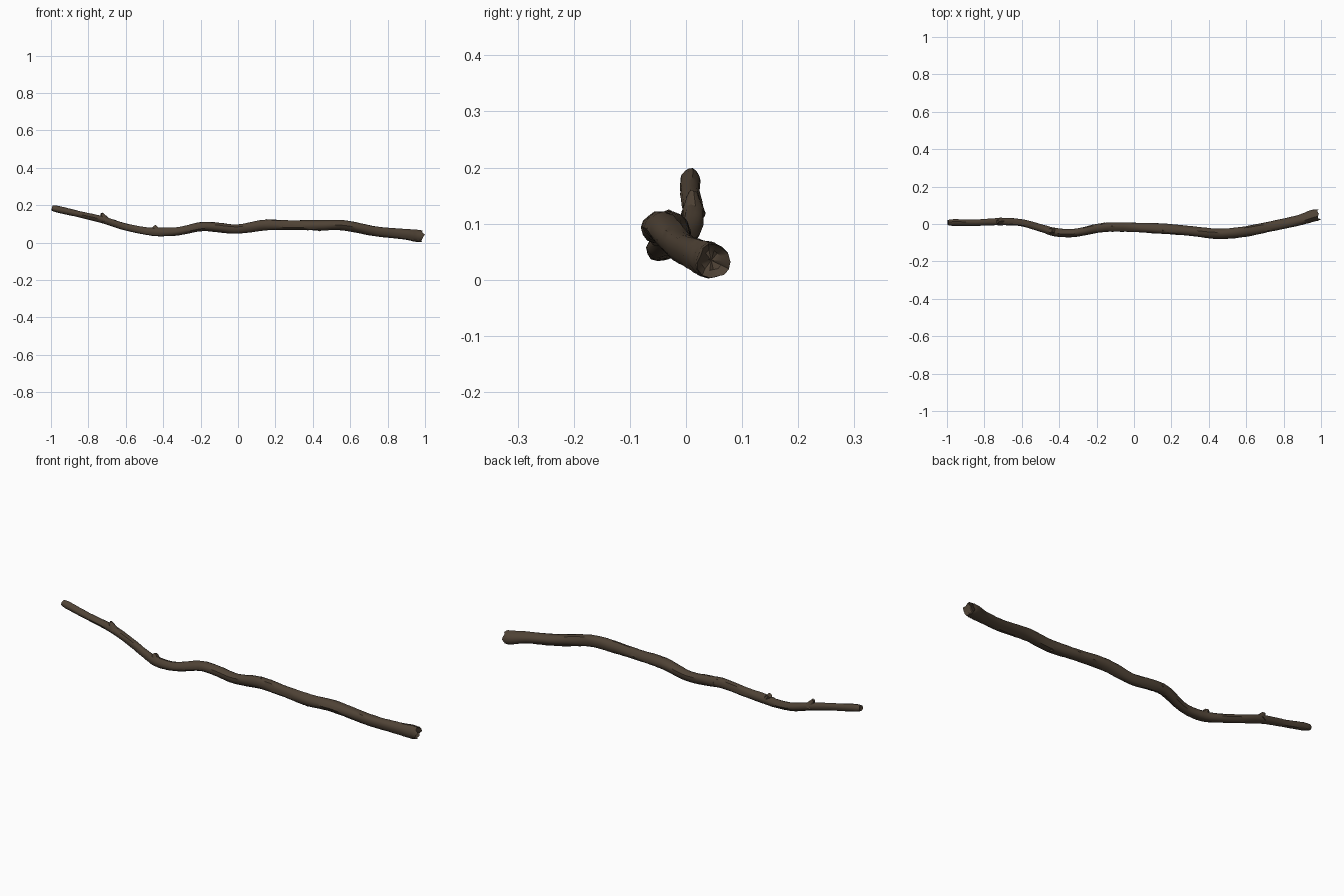
import bpy, bmesh, math, random
from mathutils import Vector

if "Cube" in bpy.data.objects:
    bpy.data.objects.remove(bpy.data.objects["Cube"])

random.seed(4)
bark = bpy.data.materials.new("bark")
bark.diffuse_color = (0.078, 0.055, 0.036, 1)
bark.use_nodes = True
bark.node_tree.nodes["Principled BSDF"].inputs["Base Color"].default_value = bark.diffuse_color

# Centre line of the stick: x, y, z, radius
PATH = [
    (-0.995, 0.008, 0.185, 0.014), (-0.96, 0.008, 0.177, 0.018), (-0.85, 0.008, 0.152, 0.017),
    (-0.72, 0.013, 0.122, 0.019), (-0.61, 0.007, 0.087, 0.019),
    (-0.50, -0.022, 0.063, 0.020), (-0.42, -0.044, 0.056, 0.023),
    (-0.32, -0.047, 0.060, 0.022), (-0.20, -0.023, 0.085, 0.024),
    (-0.12, -0.016, 0.083, 0.025), (0.0, -0.018, 0.073, 0.025),
    (0.14, -0.025, 0.094, 0.028), (0.30, -0.038, 0.093, 0.026),
    (0.44, -0.051, 0.092, 0.028), (0.57, -0.042, 0.092, 0.028),
    (0.74, -0.012, 0.061, 0.027), (0.88, 0.018, 0.046, 0.028),
    (0.95, 0.042, 0.036, 0.032), (0.985, 0.049, 0.032, 0.030)]


def spline(pts, steps):
    """Catmull-Rom samples through the points."""
    p = [Vector(q) for q in pts]
    p = [2 * p[0] - p[1]] + p + [2 * p[-1] - p[-2]]
    out = []
    for i in range(1, len(p) - 2):
        a, b, c, d = p[i - 1:i + 3]
        for k in range(steps):
            t = k / steps
            out.append(0.5 * (2 * b + (c - a) * t + (2 * a - 5 * b + 4 * c - d) * t * t
                              + (3 * b - a - 3 * c + d) * t ** 3))
    return out + [p[-2]]


def limb(name, pts, steps, sides, rough, jag, hollow):
    """Bark tube with lengthwise ridges, splintered last rim and sunken ends."""
    s = spline(pts, steps)
    ctr = [Vector(v[:3]) for v in s]
    n = len(s)
    bm = bmesh.new()
    rings = []
    for i in range(n):
        tan = (ctr[min(i + 1, n - 1)] - ctr[max(i - 1, 0)]).normalized()
        ref = Vector((0, 1, 0))
        u = (ref - tan * ref.dot(tan)).normalized()
        w = tan.cross(u)
        ring = []
        for k in range(sides):
            a = math.tau * k / sides
            x = s[i][0]
            r = s[i][3] * (1 + rough * (math.sin(3 * a + x * 9)
                                        + 0.6 * math.sin(5 * a - x * 14)
                                        + random.uniform(-0.6, 0.6)))
            co = ctr[i] + (u * math.cos(a) + w * math.sin(a)) * r
            if i == n - 1:
                co += tan * random.uniform(-jag, jag)
            ring.append(bm.verts.new(co))
        rings.append(ring)
    # Sunken ends
    d = (ctr[1] - ctr[0]).normalized() * 0.002
    head = [bm.verts.new(ctr[0] + (v.co - ctr[0]) * 0.6 + d) for v in rings[0]]
    first = bm.verts.new(ctr[0] + d * 1.3)
    d = (ctr[-2] - ctr[-1]).normalized() * hollow
    tail = [bm.verts.new(ctr[-1] + (v.co - ctr[-1]) * 0.6 + d) for v in rings[-1]]
    last = bm.verts.new(ctr[-1] + d * 1.3)
    rings = [head] + rings + [tail]
    for a, b in zip(rings, rings[1:]):
        for k in range(sides):
            j = (k + 1) % sides
            bm.faces.new((a[k], a[j], b[j], b[k]))
    for k in range(sides):
        j = (k + 1) % sides
        bm.faces.new((rings[0][j], rings[0][k], first))
        bm.faces.new((rings[-1][k], rings[-1][j], last))
    bmesh.ops.recalc_face_normals(bm, faces=bm.faces)
    me = bpy.data.meshes.new(name)
    bm.to_mesh(me)
    bm.free()
    ob = bpy.data.objects.new(name, me)
    bpy.context.collection.objects.link(ob)
    me.materials.append(bark)
    bpy.ops.object.select_all(action='DESELECT')
    ob.select_set(True)
    bpy.context.view_layer.objects.active = ob
    bpy.ops.object.shade_smooth_by_angle(angle=math.radians(40))
    return ob


# Main stick
limb("stick", PATH, 6, 14, 0.05, 0.010, 0.018)

# Broken twig stubs and knots: base, tip, base radius, tip radius
STUBS = [
    ("upper_twig_stub", (-0.71, 0.013, 0.118), (-0.729, 0.012, 0.156), 0.023, 0.008),
    ("lower_twig_stub", (-0.43, -0.042, 0.058), (-0.448, -0.035, 0.087), 0.022, 0.012),
    ("side_knot", (-0.15, -0.018, 0.083), (-0.162, 0.005, 0.088), 0.016, 0.006),
    ("top_knot", (0.16, -0.027, 0.094), (0.145, -0.032, 0.119), 0.026, 0.011),
    ("under_knot", (0.44, -0.049, 0.090), (0.425, -0.049, 0.066), 0.026, 0.012)]
for name, a, b, r0, r1 in STUBS:
    mid = (Vector(a) + Vector(b)) / 2
    limb(name, [(*a, r0), (*mid, (r0 + r1) / 2), (*b, r1)], 2, 9, 0.05, 0.003, 0.002)
